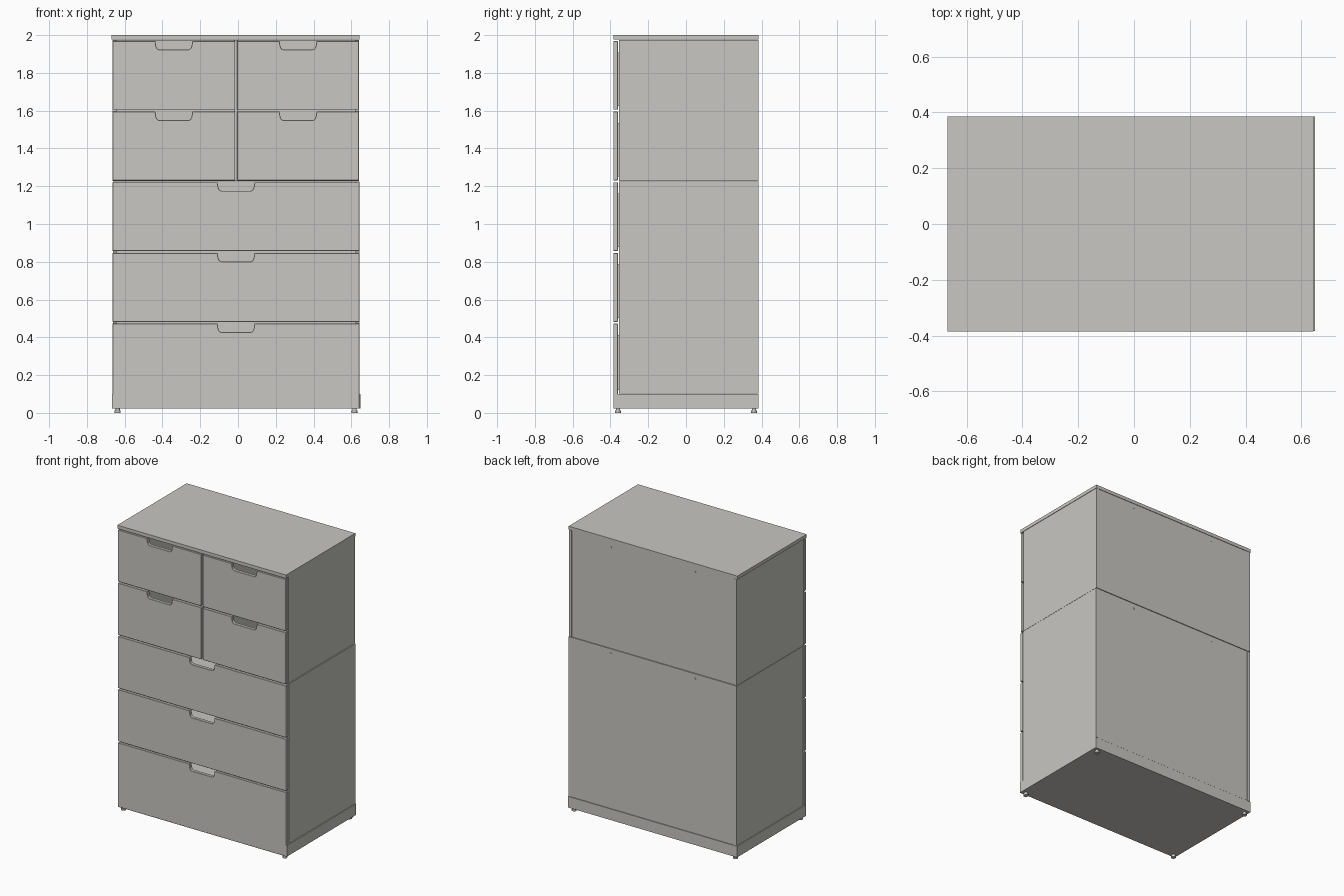
import bpy, bmesh, math

cube = bpy.data.objects.get("Cube")
if cube:
    bpy.data.objects.remove(cube, do_unlink=True)


def make_material(name, colour):
    mat = bpy.data.materials.new(name)
    mat.use_nodes = True
    mat.diffuse_color = colour
    mat.node_tree.nodes["Principled BSDF"].inputs["Base Color"].default_value = colour
    return mat


GREY = make_material("warm light grey", (0.58, 0.57, 0.54, 1))

CX = -0.01                  # centre line of the chest
FRONT, BACK = -0.385, 0.385
FRONT_IN = -0.361           # rear of the drawer fronts
CARCASS = -0.356            # front edge of the carcass
LEFT, RIGHT = -0.664, 0.641


def finish(name, bm):
    bmesh.ops.recalc_face_normals(bm, faces=bm.faces)
    mesh = bpy.data.meshes.new(name)
    bm.to_mesh(mesh)
    bm.free()
    mesh.materials.append(GREY)
    ob = bpy.data.objects.new(name, mesh)
    bpy.context.collection.objects.link(ob)
    return ob


def add_box(bm, x0, x1, y0, y1, z0, z1):
    verts = bmesh.ops.create_cube(bm, size=1)["verts"]
    for v in verts:
        v.co.x = x0 if v.co.x < 0 else x1
        v.co.y = y0 if v.co.y < 0 else y1
        v.co.z = z0 if v.co.z < 0 else z1


def box(name, *bounds):
    bm = bmesh.new()
    add_box(bm, *bounds)
    return finish(name, bm)


def cylinder(name, x, y, z, radius, depth, along_y=False):
    bm = bmesh.new()
    bmesh.ops.create_cone(bm, cap_ends=True, segments=16, radius1=radius,
                          radius2=radius, depth=depth)
    for v in bm.verts:
        px, py, pz = v.co
        v.co = (x + px, y + pz, z + py) if along_y else (x + px, y + py, z + pz)
    return finish(name, bm)


def grip_outline(cx, top):
    """Tapered finger notch with rounded lower corners, left to right."""
    half, depth, r = 0.091, 0.045, 0.014
    right = [(half + 0.007, 0), (half + 0.002, r - depth)]
    for i in range(1, 6):
        a = i / 5 * math.pi / 2
        right.append((half - r + r * math.cos(a), r - depth - r * math.sin(a)))
    left = [(-x, z) for x, z in right]
    return [(cx + x, top + z) for x, z in left + right[::-1]]


def drawer_front(name, x0, x1, z0, z1):
    outline = [(x0, z0), (x0, z1)] + grip_outline((x0 + x1) / 2, z1) + [(x1, z1), (x1, z0)]
    bm = bmesh.new()
    face = bm.faces.new([bm.verts.new((x, FRONT, z)) for x, z in outline])
    new = bmesh.ops.extrude_face_region(bm, geom=[face])["geom"]
    for v in new:
        if isinstance(v, bmesh.types.BMVert):
            v.co.y = FRONT_IN
    ob = finish(name, bm)
    bevel = ob.modifiers.new("soft edge", "BEVEL")
    bevel.width = 0.002
    bevel.segments = 1
    bevel.limit_method = "ANGLE"
    return ob


def drawer(name, x0, x1, z0, z1, front_z0=None):
    drawer_front(name + "_front", x0, x1, z0 if front_z0 is None else front_z0, z1)
    # open-topped box behind the front
    a, b, t = x0 + 0.035, x1 - 0.035, 0.012
    low, high, rear = z0 + 0.02, z1 - 0.06, 0.33
    bm = bmesh.new()
    add_box(bm, a, b, FRONT_IN, rear, low, low + t)
    add_box(bm, a, a + t, FRONT_IN, rear, low, high)
    add_box(bm, b - t, b, FRONT_IN, rear, low, high)
    add_box(bm, a, b, rear - t, rear, low, high)
    finish(name + "_box", bm)


def carcass(name, x0, x1, z0, z1, divided):
    t = 0.022
    bm = bmesh.new()
    add_box(bm, x0, x0 + t, CARCASS, BACK, z0, z1)
    add_box(bm, x1 - t, x1, CARCASS, BACK, z0, z1)
    add_box(bm, x0 + t, x1 - t, BACK - 0.01, BACK - 0.002, z0, z1)
    add_box(bm, x0 + t, x1 - t, CARCASS, BACK - 0.01, z0, z0 + 0.012)
    if divided:
        add_box(bm, CX - t / 2, CX + t / 2, CARCASS, BACK - 0.01, z0, z1)
    finish(name, bm)


# Body: plinth, two stacked carcasses and the top
box("plinth", LEFT - 0.002, 0.648, FRONT + 0.001, BACK, 0.022, 0.1)
carcass("lower_carcass", LEFT + 0.002, RIGHT + 0.003, 0.102, 1.224, False)
carcass("upper_carcass", LEFT, RIGHT, 1.228, 1.975, True)
box("top_panel", -0.669, 0.643, FRONT, BACK, 1.976, 2.0)

# Drawers: three wide ones below two rows of paired ones
drawer("bottom_drawer", LEFT, 0.643, 0.1, 0.473, 0.024)
drawer("lower_middle_drawer", LEFT, 0.643, 0.482, 0.847)
drawer("upper_middle_drawer", LEFT, 0.643, 0.857, 1.221)
for row, z0, z1 in (("second_row", 1.231, 1.595), ("top_row", 1.605, 1.969)):
    drawer(row + "_right_drawer", LEFT, CX - 0.005, z0, z1)
    drawer(row + "_left_drawer", CX + 0.005, RIGHT, z0, z1)

# Feet and rear screws
for sx, side in ((-1, "right"), (1, "left")):
    for sy, end in ((-1, "front"), (1, "back")):
        x, y = CX + sx * 0.627, sy * 0.36
        cylinder(f"{end}_{side}_foot", x, y, 0.006, 0.016, 0.012)
        cylinder(f"{end}_{side}_foot_stem", x, y, 0.017, 0.011, 0.012)
    for z, level in ((1.19, "lower"), (1.94, "upper")):
        cylinder(f"{level}_{side}_screw", CX + sx * 0.328, BACK - 0.006, z, 0.007, 0.012, True)
